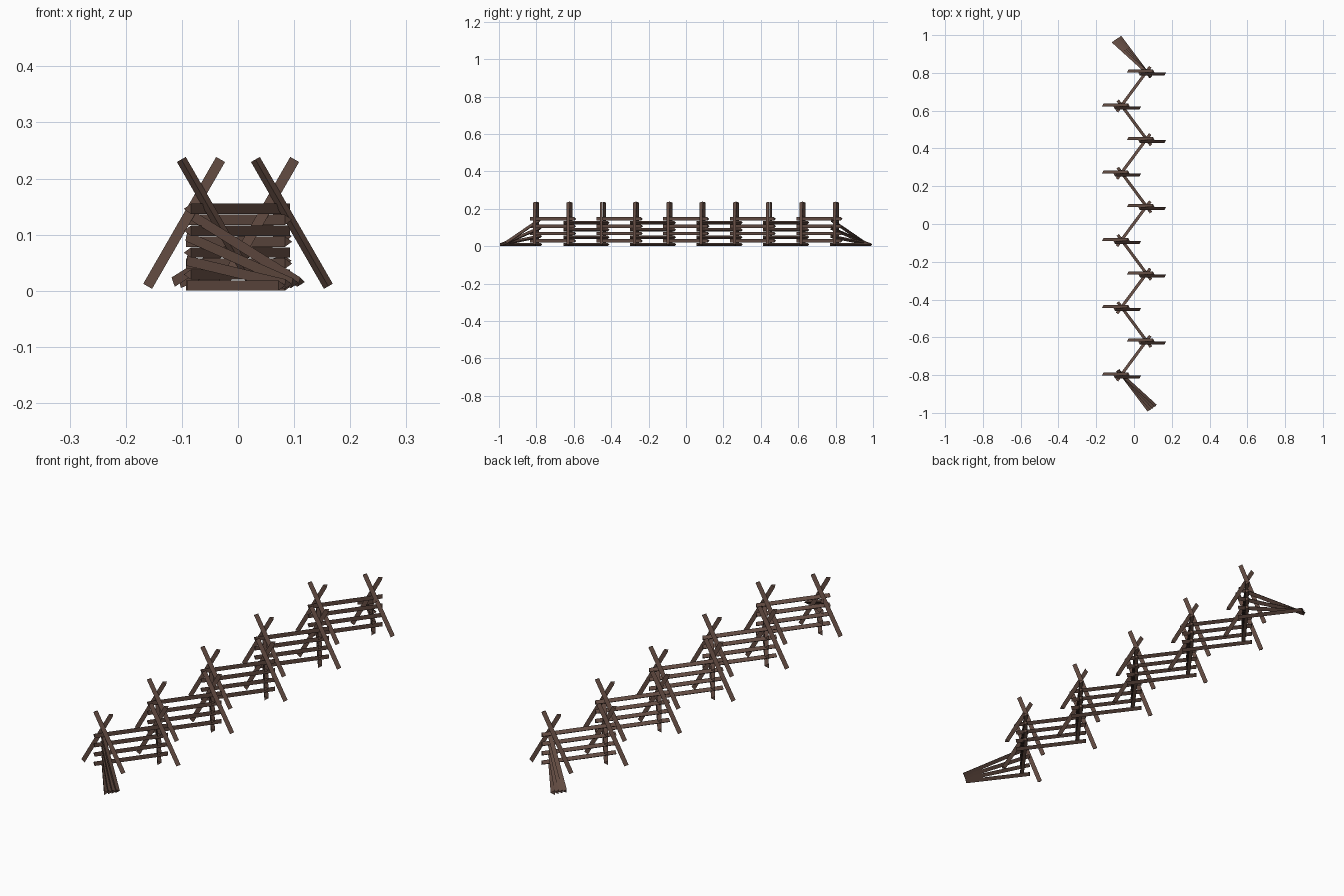
import bpy, math
from mathutils import Vector

if "Cube" in bpy.data.objects:
    bpy.data.objects.remove(bpy.data.objects["Cube"])

wood = bpy.data.materials.new("weathered brown wood")
wood.diffuse_color = (0.125, 0.072, 0.055, 1)
wood.use_nodes = True
wood.node_tree.nodes["Principled BSDF"].inputs["Base Color"].default_value = wood.diffuse_color

R = 0.0105          # radius of the three-sided split timber
JX, PITCH = 0.066, 0.178
N = 10              # number of zigzag corners
OVER = 0.037        # rail overhang past each corner


def timber(name, a, b, apex):
    """Triangular split rail from a to b with its sharp edge toward apex."""
    a, b = Vector(a), Vector(b)
    d = (b - a).normalized()
    u = Vector(apex)
    u = (u - d * u.dot(d)).normalized()
    v = d.cross(u)
    ring = [u * math.cos(t) * R + v * math.sin(t) * R
            for t in (0, 2 * math.pi / 3, 4 * math.pi / 3)]
    verts = [a + p for p in ring] + [b + p for p in ring]
    faces = [(2, 1, 0), (3, 4, 5)]
    faces += [(i, (i + 1) % 3, 3 + (i + 1) % 3, 3 + i) for i in range(3)]
    me = bpy.data.meshes.new(name)
    me.from_pydata(verts, [], faces)
    me.materials.append(wood)
    ob = bpy.data.objects.new(name, me)
    bpy.context.collection.objects.link(ob)
    return ob


def side_dir(d):
    """Horizontal direction square to a rail, on the back (+y) side."""
    n = Vector((-d.y, d.x, 0))
    return n if n.y > 0 else -n


corners = [Vector((-JX if i % 2 == 0 else JX, (i - (N - 1) / 2) * PITCH, 0))
           for i in range(N)]
low = [0.0095 + 0.039 * k for k in range(4)]     # layers starting on the ground
high = [z + 0.0195 for z in low]                 # layers resting on those

# zigzag panels of stacked rails
for i in range(N - 1):
    p, q = corners[i], corners[i + 1]
    d = (q - p).normalized()
    for z in (high if i % 2 == 0 else low):
        h = Vector((0, 0, z))
        timber("panel_rail", p - d * OVER + h, q + d * OVER + h, side_dir(d))

# crossed braces straddling each corner
for c in corners:
    for s in (1, -1):
        y = c.y + s * 0.0055
        timber("crossed_brace", (c.x - s * 0.095, y, 0.008),
               (c.x + s * 0.035, y, 0.234), (0, s, 0))

# end rails fanning down to the ground
for c, s in ((corners[0], 1), (corners[-1], -1)):
    for k, z in enumerate(low):
        end = Vector((c.x + s * (0.142 + 0.012 * k),
                      c.y - s * (0.189 - 0.009 * k), 0.0095 + 0.002 * k))
        start = Vector((c.x, c.y, z))
        d = (end - start).normalized()
        timber("end_rail", start - d * OVER * 0.9, end, side_dir(d))
